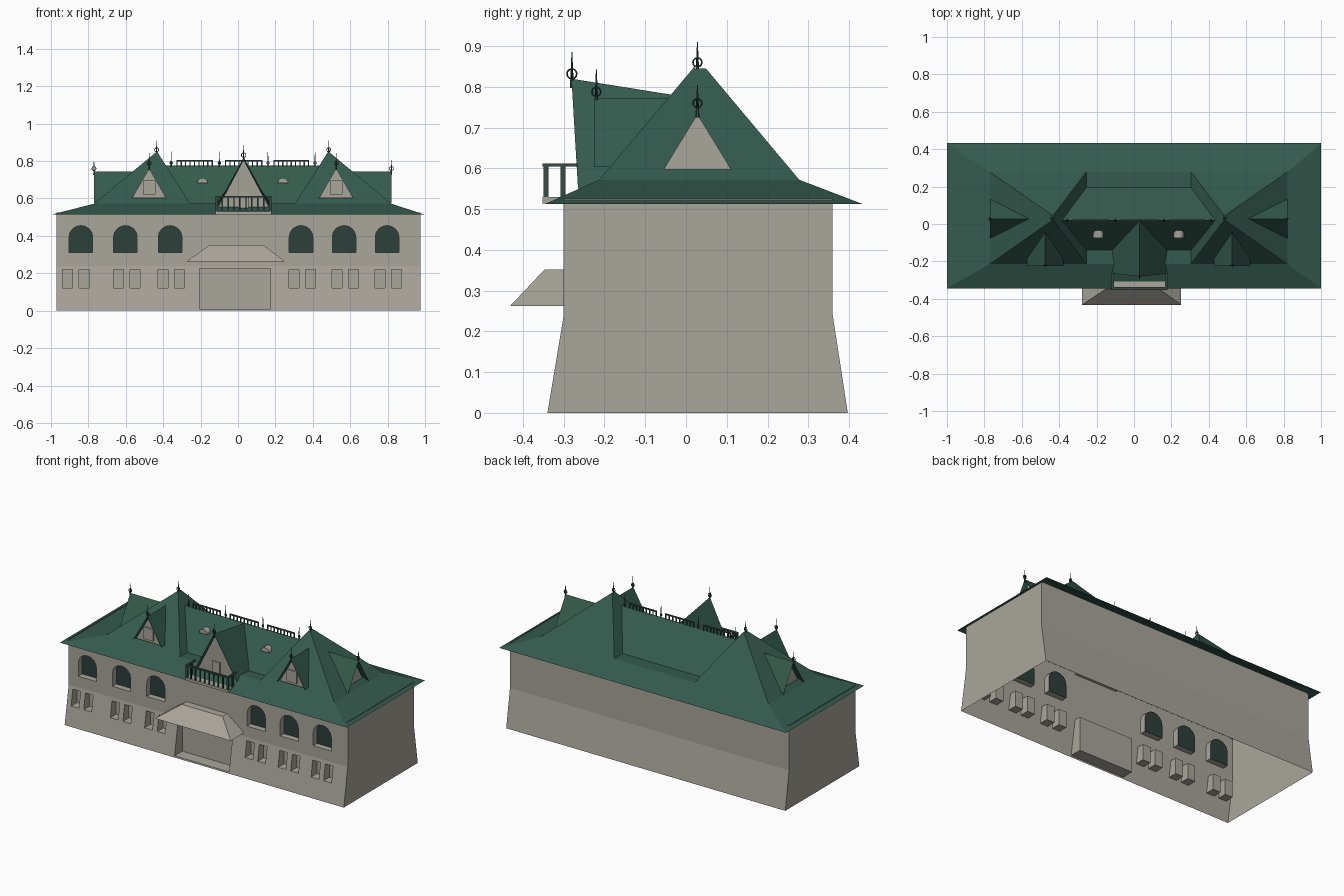
import bpy, bmesh, math
from mathutils import Matrix, Vector

if "Cube" in bpy.data.objects:
    bpy.data.objects.remove(bpy.data.objects["Cube"])


def material(name, rgb):
    m = bpy.data.materials.new(name)
    m.diffuse_color = (*rgb, 1)
    m.use_nodes = True
    m.node_tree.nodes["Principled BSDF"].inputs["Base Color"].default_value = m.diffuse_color
    return m


STONE = material("stone", (0.40, 0.38, 0.33))
GREEN = material("green_roof", (0.035, 0.105, 0.075))
GLASS = material("dark_glass", (0.025, 0.05, 0.042))
IRON = material("dark_iron", (0.035, 0.07, 0.055))


def finish(name, bm, *mats):
    me = bpy.data.meshes.new(name)
    bm.to_mesh(me)
    bm.free()
    ob = bpy.data.objects.new(name, me)
    bpy.context.collection.objects.link(ob)
    for m in mats:
        me.materials.append(m)
    return ob


def poly(bm, *pts):
    return bm.faces.new([bm.verts.new(p) for p in pts])


def prism(bm, outline, y0, y1):
    # closed prism along y from an x-z outline
    a = [bm.verts.new((x, y0, z)) for x, z in outline]
    b = [bm.verts.new((x, y1, z)) for x, z in outline]
    n = len(a)
    bm.faces.new(a)
    bm.faces.new(b[::-1])
    for i in range(n):
        bm.faces.new((a[i], b[i], b[(i + 1) % n], a[(i + 1) % n]))


def box(bm, x0, x1, y0, y1, z0, z1):
    m = Matrix.Translation(((x0 + x1) / 2, (y0 + y1) / 2, (z0 + z1) / 2))
    bmesh.ops.create_cube(bm, size=1, matrix=m @ Matrix.Diagonal((x1 - x0, y1 - y0, z1 - z0, 1)))


def rect(x0, x1, z0, z1):
    return [(x0, z0), (x1, z0), (x1, z1), (x0, z1)]


# Walls: flared section, swept across x
RECESS = -0.262
bm = bmesh.new()
section = [(-0.34, 0), (-0.30, 0.24), (-0.30, 0.525), (0.36, 0.525), (0.36, 0.24), (0.397, 0)]
ends = [[bm.verts.new((x, y, z)) for y, z in section] for x in (-0.97, 0.975)]
for e in ends:
    bm.faces.new(e)
for i in range(6):
    j = (i + 1) % 6
    bm.faces.new((ends[0][i], ends[0][j], ends[1][j], ends[1][i]))
bmesh.ops.recalc_face_normals(bm, faces=bm.faces)
walls = finish("walls", bm, STONE, GLASS)

# Openings: arched upper windows, paired lower windows, door
bm = bmesh.new()
for x in (-0.84, -0.602, -0.363, 0.337, 0.567, 0.797):
    arch = [(x + 0.063 * math.cos(t), 0.395 + 0.06 * math.sin(t))
            for t in [math.pi * k / 8 for k in range(9)]]
    prism(bm, [(x - 0.063, 0.31), (x + 0.063, 0.31)] + arch, -0.45, RECESS)
    for dx in (-0.047, 0.041):
        c = x - 0.025 if x < -0.7 else x + 0.01
        prism(bm, rect(c + dx - 0.027, c + dx + 0.027, 0.12, 0.22), -0.45, RECESS)
prism(bm, rect(-0.205, 0.175, 0.01, 0.225), -0.45, RECESS)
bmesh.ops.recalc_face_normals(bm, faces=bm.faces)
cutter = finish("opening_cutter", bm)
cutter.hide_render = True
mod = walls.modifiers.new("openings", 'BOOLEAN')
mod.operation, mod.object, mod.solver = 'DIFFERENCE', cutter, 'EXACT'
bpy.context.view_layer.objects.active = walls
bpy.ops.object.modifier_apply(modifier="openings")
bpy.data.objects.remove(cutter)
# open shell top and bottom, glass at the back of arched windows
bm = bmesh.new()
bm.from_mesh(walls.data)
bmesh.ops.delete(bm, geom=[f for f in bm.faces if all(v.co.z < 0.001 for v in f.verts)
                           or all(v.co.z > 0.524 for v in f.verts)], context='FACES')
for f in bm.faces:
    c = f.calc_center_median()
    f.material_index = int(abs(c.y - RECESS) < 0.002 and c.z > 0.3)
bm.to_mesh(walls.data)
bm.free()

# Main roof: flared eaves, two corner pavilions, recessed middle
CX, CY, KZ = 0.025, 0.033, 0.572          # roof centre, knee height
YF, YB, INX, OUTX = -0.213, 0.278, 0.28, 0.795
RIDGE_Y, RIDGE_Z = 0.02, 0.775
bm = bmesh.new()


def loop(x0, x1, y0, y1, z):
    return [Vector(p) for p in ((x0, y0, z), (x1, y0, z), (x1, y1, z), (x0, y1, z))]


def skirt(a, b):
    for i in range(4):
        j = (i + 1) % 4
        poly(bm, a[i], a[j], b[j], b[i])


skirt(loop(-1, 1, -0.345, 0.432, 0.513), loop(CX - OUTX, CX + OUTX, YF, YB, KZ))
for s in (-1, 1):
    x0, x1 = sorted((CX + s * INX, CX + s * OUTX))
    ax = CX + s * 0.46
    top = loop(ax - 0.006, ax + 0.006, CY - 0.016, CY + 0.016, 0.845)
    skirt(loop(x0, x1, YF, YB, KZ), top)
    poly(bm, *top)
RX = INX + 0.18 * (RIDGE_Z - KZ) / (0.845 - KZ)
for foot, edge in ((-0.14, YF), (0.195, YB)):
    poly(bm, (CX - INX, foot, KZ), (CX + INX, foot, KZ), (CX + RX, RIDGE_Y, RIDGE_Z), (CX - RX, RIDGE_Y, RIDGE_Z))
    poly(bm, (CX - INX, foot, KZ), (CX + INX, foot, KZ), (CX + INX, edge, KZ), (CX - INX, edge, KZ))
bmesh.ops.remove_doubles(bm, verts=bm.verts, dist=0.0005)
bmesh.ops.recalc_face_normals(bm, faces=bm.faces)
finish("main_roof", bm, GREEN)


def dormer(name, half, base, apex, front, back, inset, place, win=None):
    # local frame: x across, y = depth, front at -y; base/apex are heights,
    # front/back are (y at base, y at apex), apex is (front z, back z)
    bm = bmesh.new()
    for s in (-1, 1):
        poly(bm, (s * half, front[0], base[0]), (0, front[1], apex[0]),
             (0, back[1], apex[1]), (s * half, back[0], base[1]))
    bm.transform(place)
    finish(name + "_roof", bm, GREEN)
    bm = bmesh.new()
    h = half * 0.93
    poly(bm, (-h, front[0] + inset, base[0]), (h, front[0] + inset, base[0]),
         (0, front[1] + inset, apex[0] - 0.012))
    if win:
        w, z0, z1 = win
        box(bm, -w, w, front[0] + inset - 0.012, front[0] + inset + 0.01, z0, z1)
    bm.transform(place)
    finish(name + "_gable", bm, STONE)


# Dormers on the pavilions and the large central one
SLOPE_F = (0.845 - KZ) / (CY - 0.016 - YF)
for s, side in ((-1, "left"), (1, "right")):
    at = lambda z: YF + (z - KZ) / SLOPE_F
    dormer("front_dormer_" + side, 0.098, (0.603, 0.603), (0.773, 0.773), (-0.225, -0.225),
           (at(0.603), at(0.773)), 0.02, Matrix.Translation((CX + s * 0.5, 0, 0)), (0.034, 0.62, 0.695))
    out = lambda z: -OUTX + (z - KZ) * (OUTX - 0.466) / (0.845 - KZ)
    dormer("side_dormer_" + side, 0.104, (0.575, 0.575), (0.745, 0.745), (-OUTX, -OUTX),
           (out(0.575), out(0.745)), 0.03,
           Matrix.Translation((CX, 0.028, 0)) @ Matrix.Rotation(s * math.pi / 2, 4, 'Z'))
dormer("central_dormer", 0.147, (0.55, KZ), (0.82, 0.772), (-0.265, -0.281), (-0.14, RIDGE_Y),
       0.015, Matrix.Translation((0.03, 0, 0)), (0.025, 0.53, 0.635))

# Eyebrow vents on the middle roof
for x in (-0.19, 0.24):
    bm = bmesh.new()
    prism(bm, [(x + 0.028 * math.cos(math.pi * k / 8), 0.682 + 0.028 * math.sin(math.pi * k / 8))
               for k in range(9)], -0.075, -0.035)
    finish("eyebrow_vent", bm, STONE)

# Entrance canopy
bm = bmesh.new()
low = [(-0.277, -0.30, 0.262), (-0.277, -0.432, 0.262), (0.252, -0.432, 0.262), (0.252, -0.30, 0.262)]
top = [(-0.15, -0.30, 0.352), (-0.15, -0.347, 0.352), (0.135, -0.347, 0.352), (0.135, -0.30, 0.352)]
for i in range(3):
    poly(bm, low[i], low[i + 1], top[i + 1], top[i])
poly(bm, *top)
bmesh.ops.remove_doubles(bm, verts=bm.verts, dist=0.0005)
bmesh.ops.recalc_face_normals(bm, faces=bm.faces)
finish("entrance_canopy", bm, STONE)

# Balcony
bm = bmesh.new()
box(bm, -0.12, 0.178, -0.352, -0.26, 0.514, 0.53)
finish("balcony_floor", bm, STONE)
bm = bmesh.new()
box(bm, -0.12, 0.178, -0.352, -0.338, 0.604, 0.612)
for x in (-0.12, 0.166):
    box(bm, x, x + 0.012, -0.352, -0.265, 0.604, 0.612)
    box(bm, x, x + 0.012, -0.308, -0.296, 0.53, 0.604)
for k in range(10):
    x = -0.12 + 0.286 * k / 9
    w = 0.012 if k in (0, 9) else 0.007
    box(bm, x, x + w, -0.35, -0.35 + w, 0.53, 0.604)
finish("balcony_railing", bm, IRON)

# Ridge balustrade
bm = bmesh.new()
for x0, x1 in ((-0.33, -0.135), (-0.07, 0.13), (0.19, 0.38)):
    box(bm, x0, x1, RIDGE_Y - 0.004, RIDGE_Y + 0.004, 0.798, 0.805)
    for k in range(9):
        x = x0 + (x1 - x0 - 0.006) * k / 8
        box(bm, x, x + 0.006, RIDGE_Y - 0.003, RIDGE_Y + 0.003, 0.77, 0.80)
finish("ridge_balustrade", bm, IRON)


# Finials: tapered spike with a pair of crossed rings
def finial(x, y, z, height, ring=0.011):
    bm = bmesh.new()
    bmesh.ops.create_cone(bm, segments=6, cap_ends=True, radius1=0.005, radius2=0.001, depth=height + 0.02,
                          matrix=Matrix.Translation((x, y, z + height / 2 - 0.01)))
    for turn in (0, math.pi / 2):
        rows = []
        for i in range(12):
            t = math.tau * i / 12
            d = Vector((math.cos(t) * math.cos(turn), math.cos(t) * math.sin(turn), math.sin(t)))
            n = Vector((-math.sin(turn), math.cos(turn), 0))
            c = Vector((x, y, z + 0.015))
            rows.append([bm.verts.new(c + d * (ring + 0.002 * u) + n * 0.002 * v)
                         for u, v in ((1, 0), (0, 1), (-1, 0), (0, -1))])
        for i in range(12):
            for k in range(4):
                a, b = rows[i], rows[(i + 1) % 12]
                bm.faces.new((a[k], b[k], b[(k + 1) % 4], a[(k + 1) % 4]))
    bmesh.ops.recalc_face_normals(bm, faces=bm.faces)
    finish("finial", bm, IRON)


for s in (-1, 1):
    finial(CX + s * 0.46, 0.028, 0.845, 0.065)
    finial(CX + s * 0.5, -0.22, 0.773, 0.07)
    finial(CX + s * OUTX, 0.028, 0.745, 0.06)
finial(0.03, -0.28, 0.817, 0.068, 0.012)
for x in (-0.357, -0.1, 0.16, 0.412):
    finial(x, RIDGE_Y, 0.775, 0.075, 0.007)
